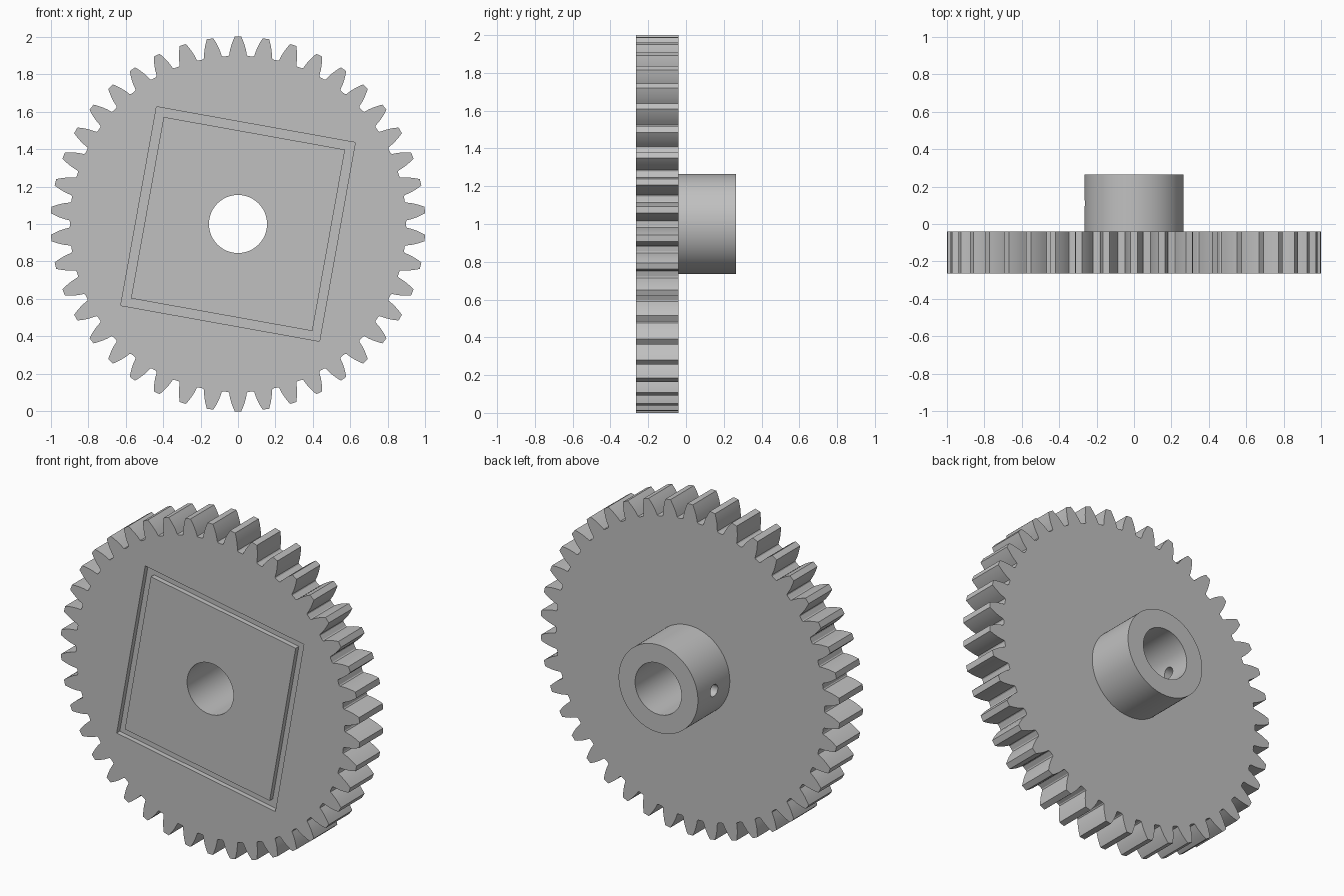
import bpy, bmesh
from math import pi, sin, cos, tan, acos, radians
from mathutils import Matrix, Vector

if "Cube" in bpy.data.objects:
    bpy.data.objects.remove(bpy.data.objects["Cube"], do_unlink=True)

TEETH = 42
TIP, PITCH, ROOT = 1.0, 21 / 22, 0.898
FRONT, PLATE_BACK, HUB_BACK = -0.265, -0.04, 0.265
HUB_R, BORE_R = 0.265, 0.155
PRESSURE = radians(20)
BASE = PITCH * cos(PRESSURE)

grey = bpy.data.materials.new("plain grey")
grey.use_nodes = True
grey.diffuse_color = (0.53, 0.53, 0.53, 1)
grey.node_tree.nodes["Principled BSDF"].inputs["Base Color"].default_value = (0.53, 0.53, 0.53, 1)


def circle(radius, count=96):
    return [(radius * cos(2 * pi * i / count), radius * sin(2 * pi * i / count)) for i in range(count)]


def square(half, turn):
    r = half * 2 ** 0.5
    return [(r * cos(turn + pi / 4 + i * pi / 2), r * sin(turn + pi / 4 + i * pi / 2)) for i in range(4)]


def prism(name, outline, y0, y1):
    """Extrude an x-z outline, centred on the axle, from y0 to y1."""
    bm = bmesh.new()
    face = bm.faces.new([bm.verts.new((x, y0, z + 1)) for x, z in outline])
    new = bmesh.ops.extrude_face_region(bm, geom=[face])["geom"]
    bmesh.ops.translate(bm, verts=[v for v in new if isinstance(v, bmesh.types.BMVert)], vec=(0, y1 - y0, 0))
    bmesh.ops.recalc_face_normals(bm, faces=bm.faces)
    mesh = bpy.data.meshes.new(name)
    bm.to_mesh(mesh)
    bm.free()
    mesh.materials.append(grey)
    obj = bpy.data.objects.new(name, mesh)
    bpy.context.collection.objects.link(obj)
    return obj


def activate(obj):
    bpy.ops.object.select_all(action='DESELECT')
    obj.select_set(True)
    bpy.context.view_layer.objects.active = obj


def cut(obj, cutter):
    cutter.hide_render = True
    mod = obj.modifiers.new("cut", 'BOOLEAN')
    mod.operation, mod.solver, mod.object = 'DIFFERENCE', 'EXACT', cutter
    activate(obj)
    bpy.ops.object.modifier_apply(modifier=mod.name)
    bpy.data.objects.remove(cutter, do_unlink=True)


def involute(angle):
    return tan(angle) - angle


def half_tooth(r):
    """Half the angular tooth thickness at radius r."""
    return pi / (2 * TEETH) + involute(PRESSURE) - involute(acos(BASE / r))


# Toothed outline: involute flanks, rounded roots
flank = [(r, half_tooth(r)) for r in (0.91, 0.93, 0.95, 0.97, 0.985, TIP)]
foot = [(ROOT, half_tooth(ROOT) + 0.008), (0.902, half_tooth(0.902) + 0.001)]
side = foot + flank
tooth = [(r, -a) for r, a in side] + [(TIP, 0)] + [(r, a) for r, a in reversed(side)]
outline = []
for i in range(TEETH):
    mid = pi / 2 + 2 * pi * i / TEETH
    outline += [(r * cos(mid + a), r * sin(mid + a)) for r, a in tooth]

# Gear plate with axle bore and a tilted square groove in its front
gear = prism("gear_plate", outline, FRONT, PLATE_BACK)
cut(gear, prism("bore_cutter", circle(BORE_R), -0.5, 0.5))
turn = radians(-10.2)
groove = prism("groove_cutter", square(0.539, turn), FRONT - 0.1, FRONT + 0.03)
cut(groove, prism("island_cutter", square(0.492, turn), FRONT - 0.2, FRONT + 0.2))
cut(gear, groove)

# Hub with axle bore and a set screw hole through one wall
hub = prism("hub", circle(HUB_R), PLATE_BACK, HUB_BACK)
cut(hub, prism("bore_cutter", circle(BORE_R), -0.5, 0.5))
screw = prism("screw_hole_cutter", circle(0.036, 32), -0.1, 0.1)
screw.data.transform(Matrix.Translation((-0.22, 0.11, 1)) @ Matrix.Rotation(pi / 2, 4, 'Z')
                     @ Matrix.Translation(Vector((0, 0, -1))))
cut(hub, screw)

for obj in (gear, hub):
    activate(obj)
    bpy.ops.object.shade_smooth_by_angle(angle=radians(30))
